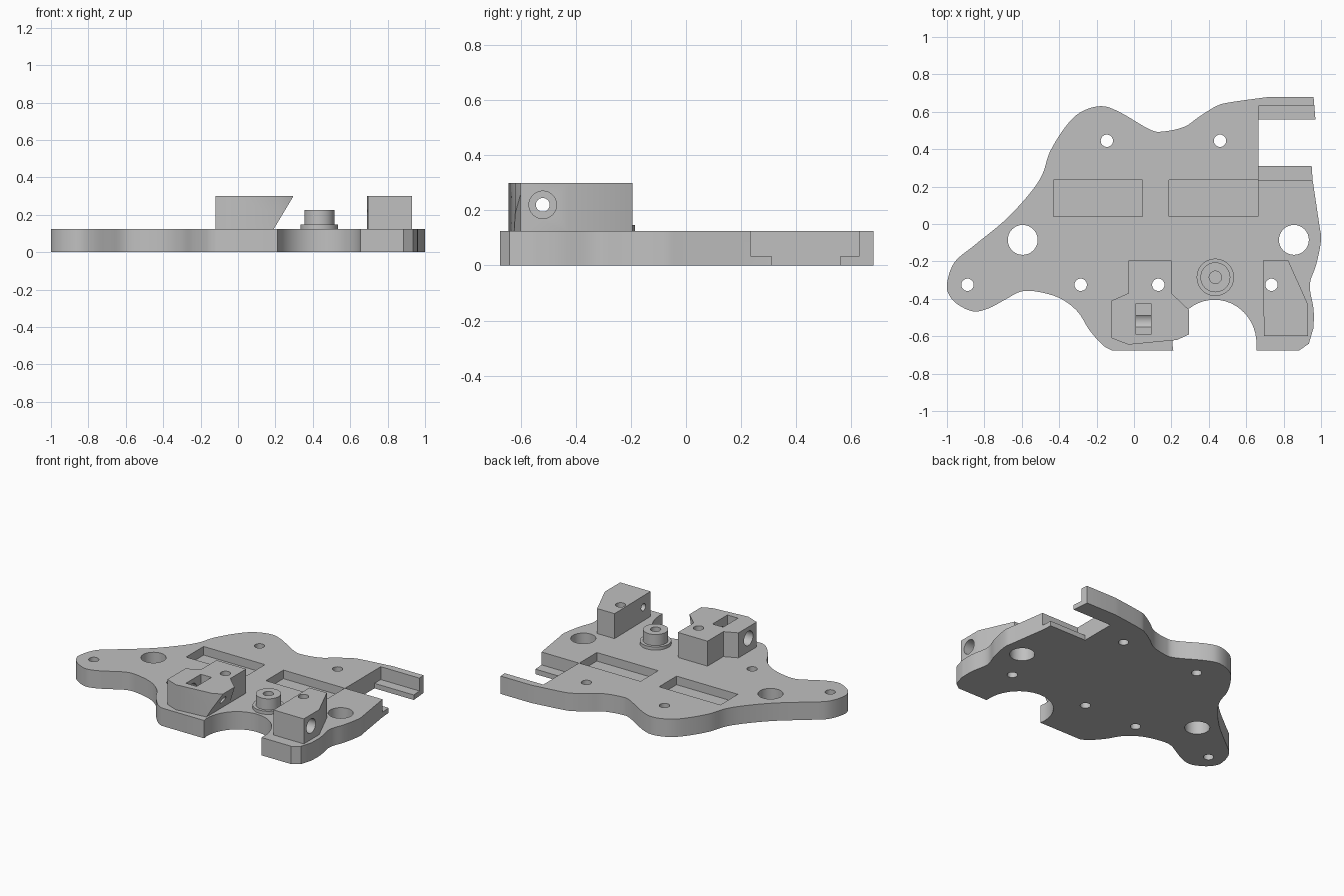
import bpy, bmesh, math
from mathutils import Matrix, Vector

cube = bpy.data.objects.get("Cube")
if cube:
    bpy.data.objects.remove(cube, do_unlink=True)

grey = bpy.data.materials.new("plain grey")
grey.use_nodes = True
colour = (0.53, 0.53, 0.53, 1)
grey.diffuse_color = colour
grey.node_tree.nodes["Principled BSDF"].inputs["Base Color"].default_value = colour

TOP = 0.125      # plate thickness
BLOCK_TOP = 0.3
BORE_Y, BORE_Z = -0.52, 0.22


def finish(name, bm):
    bmesh.ops.recalc_face_normals(bm, faces=bm.faces)
    mesh = bpy.data.meshes.new(name)
    bm.to_mesh(mesh)
    bm.free()
    mesh.materials.append(grey)
    obj = bpy.data.objects.new(name, mesh)
    bpy.context.collection.objects.link(obj)
    return obj


def prism_mesh(outline, low, high):
    bm = bmesh.new()
    face = bm.faces.new([bm.verts.new((x, y, low)) for x, y in outline])
    new = bmesh.ops.extrude_face_region(bm, geom=[face])["geom"]
    verts = [v for v in new if isinstance(v, bmesh.types.BMVert)]
    bmesh.ops.translate(bm, verts=verts, vec=(0, 0, high - low))
    return bm


def box(x0, x1, y0, y1, z0, z1):
    return finish("cutter", prism_mesh([(x0, y0), (x1, y0), (x1, y1), (x0, y1)], z0, z1))


def cylinder(centre, radius, depth, along_x=False):
    bm = bmesh.new()
    turn = Matrix.Rotation(math.pi / 2, 4, "Y") if along_x else Matrix()
    bmesh.ops.create_cone(bm, cap_ends=True, segments=32, radius1=radius, radius2=radius,
                          depth=depth, matrix=Matrix.Translation(centre) @ turn)
    return finish("cutter", bm)


def bore(x0, x1, radius):
    return cylinder(((x0 + x1) / 2, BORE_Y, BORE_Z), radius, x1 - x0, True)


def select(obj):
    bpy.ops.object.select_all(action="DESELECT")
    obj.select_set(True)
    bpy.context.view_layer.objects.active = obj


def smooth(obj):
    select(obj)
    bpy.ops.object.shade_smooth_by_angle(angle=math.radians(30))


def cut(obj, cutters):
    select(obj)
    for cutter in cutters:
        cutter.hide_render = True
        mod = obj.modifiers.new("cut", "BOOLEAN")
        mod.operation = "DIFFERENCE"
        mod.solver = "EXACT"
        mod.object = cutter
        bpy.ops.object.modifier_apply(modifier=mod.name)
        bpy.data.objects.remove(cutter, do_unlink=True)
    smooth(obj)


def spline(points, steps=5):
    # Smooth curve through the points
    p = [Vector(q) for q in points]
    p = [p[0]] + p + [p[-1]]
    out = []
    for a, b, c, d in zip(p, p[1:], p[2:], p[3:]):
        for i in range(steps):
            t = i / steps
            out.append(b + (c - a) * t / 2 + (2 * a - 5 * b + 4 * c - d) * t * t / 2
                       + (3 * b - a - 3 * c + d) * t ** 3 / 2)
    return [tuple(v) for v in out] + [tuple(p[-1])]


# Plate outline: wavy left and back edge, right edge, front arch
wavy_edge = spline([
    (-.12, -.675), (-.17, -.645), (-.24, -.565), (-.3, -.47), (-.39, -.4), (-.5, -.365),
    (-.6, -.36), (-.69, -.405), (-.775, -.45), (-.855, -.468), (-.935, -.435), (-.985, -.385),
    (-1, -.32), (-.96, -.205), (-.855, -.115), (-.69, .02), (-.56, .16), (-.49, .265),
    (-.45, .385), (-.37, .515), (-.29, .595), (-.18, .63), (-.08, .6), (.085, .505),
    (.16, .495), (.27, .52), (.35, .575), (.44, .63), (.51, .65), (.725, .68)])
right_edge = spline([(.955, .235), (.99, 0), (1, -.085), (.975, -.215), (.94, -.325),
                     (.96, -.455), (.96, -.555)])
arch = [(0.43 + 0.225 * math.cos(a), -0.64 + 0.235 * math.sin(a))
        for a in (math.pi * i / 24 for i in range(25))]
outline = (wavy_edge + [(.96, .68), (.97, .56), (.95, .31)] + right_edge
           + [(.935, -.64), (.885, -.675), (.655, -.675)] + arch + [(.21, -.675)])
plate = finish("base_plate", prism_mesh(outline, 0, TOP))

# Screw holes, large holes, shallow pockets and stepped slot
screws = [(-.145, .445), (.46, .445), (-.89, -.325), (-.285, -.325), (.13, -.325), (.735, -.325)]
cutters = [cylinder((x, y, 0), 0.033, 1) for x, y in screws]
cutters += [cylinder((x, -0.085, 0), 0.08, 1) for x in (-0.595, 0.855)]
cutters += [box(x, x + 0.475, 0.04, 0.234, 0.065, 0.2) for x in (-0.43, 0.188)]
cutters += [box(0.665, 1.2, 0.31, 0.56, -0.1, 0.2), box(0.665, 1.2, 0.235, 0.63, 0.035, 0.2)]
cut(plate, cutters)

# Centre clamp block with undercut side, nut slot and cross bore
bm = prism_mesh([(-.03, -.195), (.2, -.195), (.2, -.37), (.295, -.46), (.295, -.59), (.23, -.62),
                 (-.03, -.645), (-.12, -.61), (-.12, -.41), (-.03, -.37)], TOP, BLOCK_TOP)
cut_geom = bmesh.ops.bisect_plane(bm, geom=bm.verts[:] + bm.edges[:] + bm.faces[:],
                                  plane_co=(0.297, 0, BLOCK_TOP), plane_no=(1, 0, -0.6),
                                  clear_outer=True)["geom_cut"]
bmesh.ops.holes_fill(bm, edges=[e for e in bm.edges if e.is_boundary])
centre_block = finish("centre_clamp_block", bm)
cut(centre_block, [cylinder((.13, -.325, 0), 0.033, 1), bore(-0.3, 0.09, 0.05),
                   bore(0, 0.5, 0.025), box(0.01, 0.092, -0.59, -0.425, 0.18, 0.5)])

# Side clamp block with counterbored cross hole
side_block = finish("side_clamp_block", prism_mesh(
    [(.69, -.195), (.825, -.195), (.93, -.43), (.93, -.6), (.695, -.6)], TOP, BLOCK_TOP))
cut(side_block, [cylinder((.735, -.325, 0), 0.033, 1), bore(0.8, 1.2, 0.05),
                 bore(0.5, 0.9, 0.025)])

# Flanged post with a blind hole
bm = bmesh.new()
profile = [(.1, TOP), (.1, .147), (.08, .147), (.08, .225), (.033, .225), (.033, .14), (0, .14)]
verts = [bm.verts.new((r, 0, z)) for r, z in profile]
edges = [bm.edges.new(pair) for pair in zip(verts, verts[1:])]
bmesh.ops.spin(bm, geom=verts + edges, cent=(0, 0, 0), axis=(0, 0, 1),
               angle=math.tau, steps=40)
bmesh.ops.remove_doubles(bm, verts=bm.verts, dist=0.0001)
bmesh.ops.holes_fill(bm, edges=[e for e in bm.edges if e.is_boundary])
bmesh.ops.translate(bm, verts=bm.verts, vec=(0.435, -0.285, 0))
smooth(finish("flanged_post", bm))
